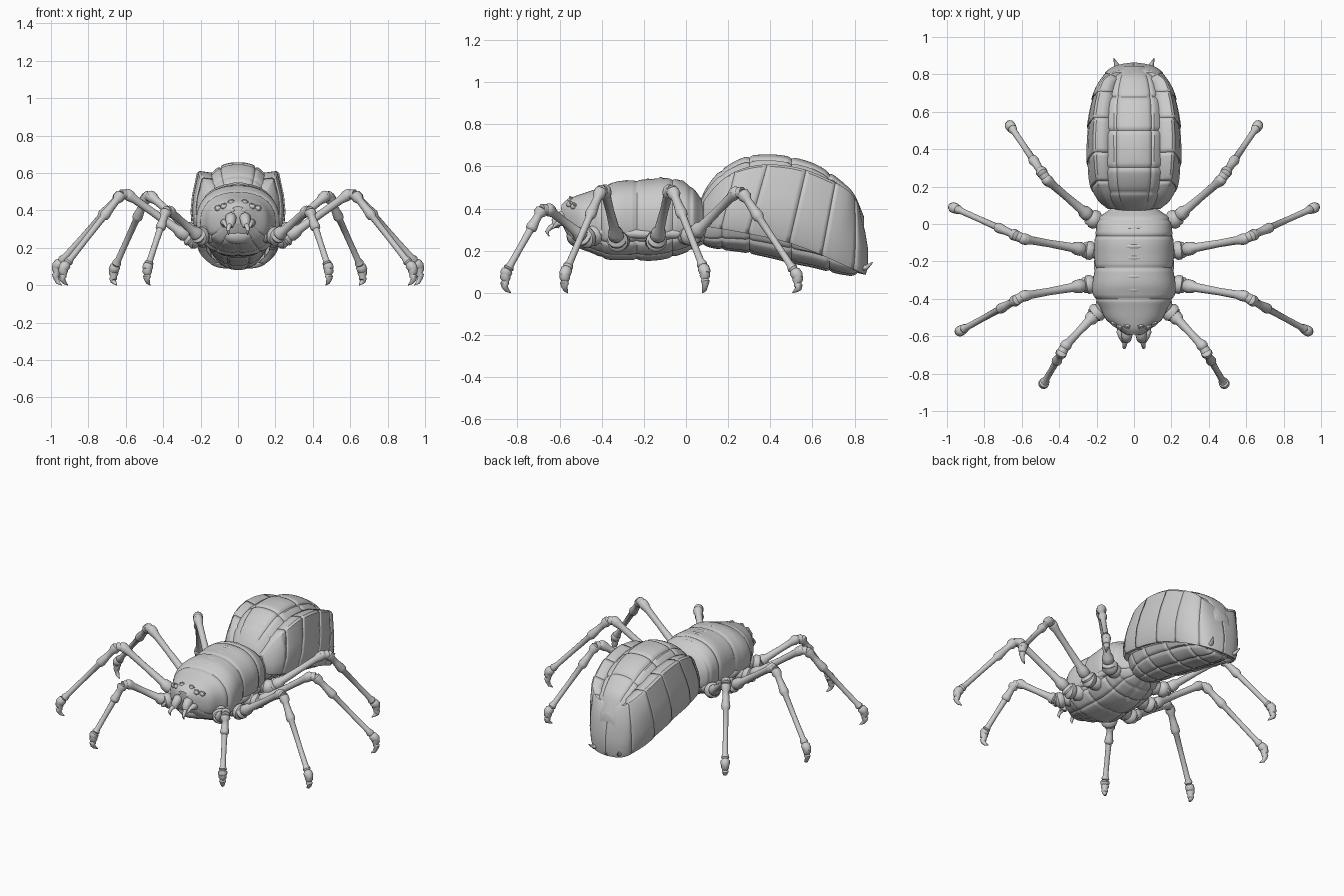
import bpy, bmesh, math
from mathutils import Vector

if "Cube" in bpy.data.objects:
    bpy.data.objects.remove(bpy.data.objects["Cube"])


def finish(name, bm, angle=35):
    bmesh.ops.recalc_face_normals(bm, faces=bm.faces)
    me = bpy.data.meshes.new(name)
    bm.to_mesh(me)
    bm.free()
    ob = bpy.data.objects.new(name, me)
    bpy.context.collection.objects.link(ob)
    bpy.ops.object.select_all(action='DESELECT')
    ob.select_set(True)
    bpy.context.view_layer.objects.active = ob
    bpy.ops.object.shade_smooth_by_angle(angle=math.radians(angle))
    return ob


def skin(bm, rings, closed=True, caps=True):
    n = len(rings[0])
    vs = [[bm.verts.new(p) for p in r] for r in rings]
    for a, b in zip(vs, vs[1:]):
        for i in range(n if closed else n - 1):
            j = (i + 1) % n
            bm.faces.new((a[i], a[j], b[j], b[i]))
    if caps:
        bm.faces.new(vs[0])
        bm.faces.new(vs[-1])


def spline(st, t):
    # Catmull-Rom through the stations
    k = min(int(t), len(st) - 2)
    f = t - k
    p = [st[max(0, min(len(st) - 1, k + d))] for d in (-1, 0, 1, 2)]
    return [0.5 * (2*b + (c-a)*f + (2*a-5*b+4*c-d)*f*f + (3*b-a-3*c+d)*f**3)
            for a, b, c, d in zip(*p)]


def body(name, st, grooves, seams, power, n=96, m=110):
    # stations: y, half width, top z, bottom z; grooves across, seams along (degrees)
    bm = bmesh.new()
    rings = []
    for s in range(m + 1):
        y, w, zt, zb = spline(st, s * (len(st) - 1) / m)
        cut = sum(0.035 * math.exp(-((y - g) / 0.009) ** 2) for g in grooves)
        ring = []
        for i in range(n):
            a = 2 * math.pi * i / n
            c, sn = math.cos(a), math.sin(a)
            k = 1 - cut - sum(.035 for g in seams if abs(math.degrees(a) - g) < 1.9)
            x = math.copysign(abs(c) ** (2 / power), c) * w * k
            z = (zt + zb) / 2 + math.copysign(abs(sn) ** (2 / power), sn) * (zt - zb) / 2 * k
            ring.append((x, y, z))
        rings.append(ring)
    skin(bm, rings)
    return finish(name, bm, 40)


def tube(bm, pts, radii, n=14):
    pts = [Vector(p) for p in pts]
    q, last, rings = None, None, []
    for i, (p, r) in enumerate(zip(pts, radii)):
        d = (pts[min(i + 1, len(pts) - 1)] - pts[max(i - 1, 0)]).normalized()
        q = d.to_track_quat('Z', 'Y') if q is None else last.rotation_difference(d) @ q
        last = d
        rings.append([p + q @ Vector((r * math.cos(2*math.pi*k/n), r * math.sin(2*math.pi*k/n), 0))
                      for k in range(n)])
    skin(bm, rings)


def limb(bm, a, b, prof):
    # straight limb segment with a radius profile
    a, b = Vector(a), Vector(b)
    tube(bm, [a.lerp(b, t) for t, r in prof], [r for t, r in prof])


def ball(bm, c, r, scale=(1, 1, 1)):
    g = bmesh.ops.create_uvsphere(bm, u_segments=16, v_segments=10, radius=r)
    for v in g['verts']:
        v.co = Vector(c) + Vector([v.co[i] * scale[i] for i in range(3)])


# Front body with banded back and head
body("front_body", [
    (-.59, .045, .42, .33), (-.56, .09, .445, .27), (-.51, .15, .465, .215), (-.45, .18, .485, .19),
    (-.38, .218, .51, .16), (-.32, .222, .53, .155), (-.24, .21, .535, .155), (-.17, .212, .54, .152),
    (-.10, .212, .545, .16), (-.03, .203, .535, .18), (.03, .19, .50, .205), (.07, .14, .45, .225),
    (.11, .09, .40, .25)],
    (-.40, -.235, -.065, .02), (210, 240, 270, 300, 330), 2.3)

# Raised bumps along the back
for k, (y, z) in enumerate([(-.35, .513), (-.28, .527), (-.18, .533), (-.12, .54), (-.02, .525)]):
    bm = bmesh.new()
    ball(bm, (0, y, z - .04), .05, (1.7, .5, 1))
    finish(f"back_ridge_{k}", bm)

# Side ledge above the leg sockets
for sx in (1, -1):
    bm = bmesh.new()
    tube(bm, [(sx*.13, -.48, .30), (sx*.18, -.40, .29), (sx*.192, -.22, .28),
              (sx*.182, -.05, .28), (sx*.14, .05, .30)], [.01, .022, .022, .022, .012])
    finish("side_ledge", bm, 60)

# Abdomen core: domed back and belly
body("abdomen_core", [
    (.06, .09, .42, .25), (.10, .13, .505, .22), (.17, .17, .585, .205), (.28, .19, .645, .19),
    (.40, .195, .657, .165), (.50, .195, .645, .14), (.60, .19, .617, .12), (.68, .18, .573, .10),
    (.75, .16, .52, .085), (.80, .13, .465, .085), (.845, .06, .36, .13)],
    (.17, .30, .50, .68), (63, 117, 225, 255, 285, 315), 2.35)

# Armour plates wrapping the abdomen: outer x, y, top z, bottom z, slant
st = [(.135, .085, .43, .325, .0), (.19, .14, .52, .315, .02), (.227, .22, .58, .305, .035),
      (.243, .34, .605, .285, .045), (.243, .50, .587, .25, .04), (.226, .64, .535, .20, .035),
      (.19, .75, .48, .145, .02), (.115, .83, .43, .10, -.005), (0, .856, .415, .09, -.012)]
cuts = [0, 1.8, 3, 4.2, 5.3, 6.6, 8]
profile = ((.125, .965), (.075, .985), (.045, 1.0), (.034, .975), (.008, .6), (0, .35), (.01, .08), (.02, 0),
           (.06, .03))


def plate_ring(t, lift):
    x, y, zt, zb, sl = spline(st, t)
    x = max(x, 0)
    h = zt - zb
    back = max(0, min(1, (t - 6) / 2))
    ring = []
    for ox, f in profile:
        inset = ox - lift
        px = x * (1 - inset / .25)
        py = y + sl * (f - .5) * 2 - back * inset * .9
        ring.append((px, py, zb + h * f))
    return ring


for sx in (1, -1):
    for k, (a, b) in enumerate(zip(cuts, cuts[1:])):
        bm = bmesh.new()
        rings = [plate_ring(a + (b - a) * i / 8, .006 * (1 - i / 8)) for i in range(9)]
        skin(bm, [[(sx * x, y, z) for x, y, z in r] for r in rings], closed=False, caps=False)
        ob = finish(f"abdomen_plate_{k}", bm)
        # thickness
        so = ob.modifiers.new("thickness", 'SOLIDIFY')
        so.thickness = .01
        so.offset = 0

# Spinnerets at the tail
bm = bmesh.new()
for sx in (1, -1):
    tube(bm, [(sx*.07, .77, .14), (sx*.085, .82, .12), (sx*.095, .855, .12), (sx*.108, .885, .145)],
         [.022, .018, .012, .003], 10)
finish("spinnerets", bm, 60)

# Legs: root, hip, knee, ankle
legs = [((.14, -.42, .28), (.205, -.48, .26), (.365, -.65, .395), (.485, -.857, .09)),
        ((.16, -.31, .25), (.25, -.325, .245), (.59, -.385, .485), (.935, -.575, .09)),
        ((.16, -.15, .25), (.25, -.14, .245), (.59, -.08, .485), (.97, .09, .10)),
        ((.13, -.01, .28), (.225, .03, .27), (.465, .235, .475), (.665, .53, .08))]
coxa = [(0, .045), (.4, .05), (.6, .038), (.75, .05), (1, .05), (1.2, .03)]
femur = [(0, .042), (.03, .044), (.07, .03), (.1, .037), (.18, .035), (.24, .024), (.6, .02), (.88, .022),
         (.96, .03), (1, .03), (1.03, .018)]
shin = [(-.02, .015), (.0, .029), (.05, .031), (.09, .02), (.18, .022), (.27, .028), (.3, .026), (.32, .018),
        (.6, .016), (.86, .017), (.91, .025), (.93, .019), (.95, .028), (1, .028), (1.03, .018)]
for k, (root, hip, knee, ankle) in enumerate(legs):
    for sx in (1, -1):
        r, h, n, a = [Vector((p[0] * sx, p[1], p[2])) for p in (root, hip, knee, ankle)]
        bm = bmesh.new()
        limb(bm, r, h, coxa)
        limb(bm, h, n, femur)
        ball(bm, n, .03)
        o = Vector((a.x - n.x, a.y - n.y, 0)).normalized()
        n2 = n + o * .04
        limb(bm, n, n2, [(0, .024), (.4, .026), (1, .028)])
        limb(bm, n2, a, shin)
        # foot and claw
        tube(bm, [a, a - Vector((0, 0, .02)), a - Vector((0, 0, .035)), a + o*.004 - Vector((0, 0, .045)),
                  a + o*.004 - Vector((0, 0, .06)), Vector((a.x, a.y, .014)) - o*.008,
                  Vector((a.x, a.y, 0)) - o*.03], [.024, .025, .017, .021, .015, .011, .002], 12)
        finish(f"leg_{k + 1}", bm, 45)

# Eyes with raised lids
for sx in (1, -1):
    bm = bmesh.new()
    for x, y, z, r in ((.03, -.575, .40, .019), (.035, -.545, .44, .017), (.075, -.55, .42, .018),
                       (.105, -.53, .41, .018)):
        ball(bm, (sx * x, y, z), r, (1, 1, .85))
        tube(bm, [(sx*(x + (i - 2) * r * .6), y - .004 + .003*abs(i - 2), z + r*(.75 - .16*(i - 2)**2))
                  for i in range(5)], [.003, .006, .007, .006, .003], 8)
    finish("eyes", bm)

# Jaws, fangs and feelers
for sx in (1, -1):
    bm = bmesh.new()
    tube(bm, [(sx*.035, -.55, .36), (sx*.038, -.59, .36), (sx*.04, -.615, .335), (sx*.042, -.62, .31)],
         [.025, .03, .026, .016])
    tube(bm, [(sx*.04, -.615, .325), (sx*.05, -.645, .31), (sx*.052, -.66, .29), (sx*.05, -.65, .268)],
         [.014, .012, .009, .002], 10)
    tube(bm, [(sx*.065, -.54, .32), (sx*.075, -.58, .335), (sx*.068, -.61, .33), (sx*.062, -.635, .305)],
         [.02, .019, .012, .003], 10)
    finish("jaw", bm, 50)

# Mouth plate under the head
bm = bmesh.new()
ball(bm, (0, -.515, .27), .065, (1.3, .8, .8))
finish("mouth_plate", bm)
